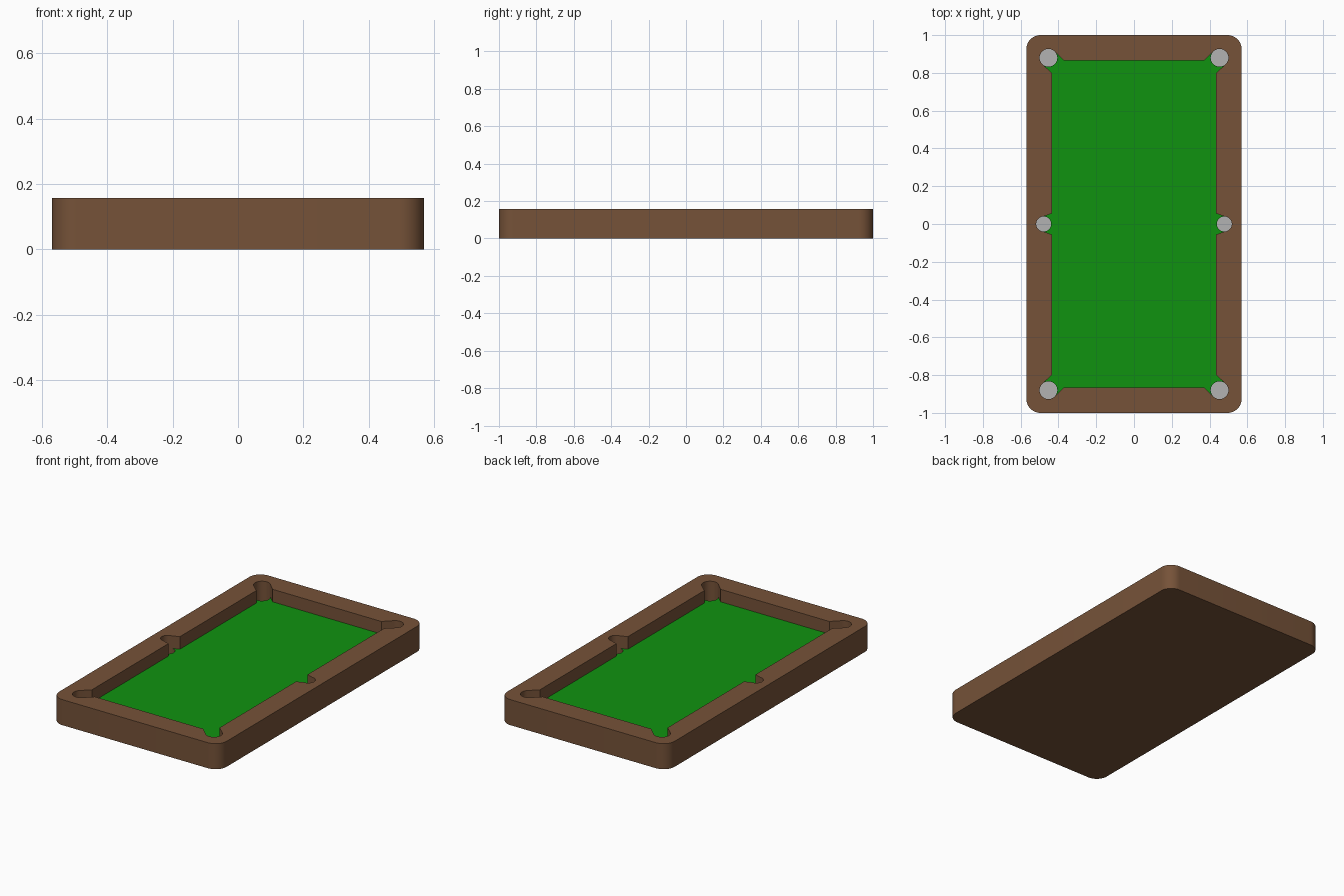
import bpy, bmesh, math

if "Cube" in bpy.data.objects:
    bpy.data.objects.remove(bpy.data.objects["Cube"])

HEIGHT, CLOTH_Z, POCKET_Z = 0.157, 0.08, 0.015
SEG = 16


def material(name, rgb):
    m = bpy.data.materials.new(name)
    m.diffuse_color = (*rgb, 1)
    m.use_nodes = True
    m.node_tree.nodes["Principled BSDF"].inputs["Base Color"].default_value = m.diffuse_color
    return m


WOOD = material("brown wood", (0.18, 0.085, 0.04))
GREEN = material("green cloth", (0.005, 0.29, 0.005))
GREY = material("grey pocket base", (0.45, 0.45, 0.45))


def arc(cx, cy, r, a0, a1, n=SEG):
    return [(cx + r * math.cos(math.radians(a0 + (a1 - a0) * i / n)),
             cy + r * math.sin(math.radians(a0 + (a1 - a0) * i / n)))
            for i in range(n + 1)]


def walls(bm, loop, z0, z1, inward=False):
    """Vertical band along a counter-clockwise loop."""
    low = [bm.verts.new((x, y, z0)) for x, y in loop]
    top = [bm.verts.new((x, y, z1)) for x, y in loop]
    for i in range(len(loop)):
        j = (i + 1) % len(loop)
        quad = [low[i], low[j], top[j], top[i]]
        bm.faces.new(quad[::-1] if inward else quad)


def fill(bm, loops, z, up=True):
    """Flat surface between loops, facing up or down."""
    edges = []
    for loop in loops:
        vs = [bm.verts.new((x, y, z)) for x, y in loop]
        edges += [bm.edges.new((vs[i - 1], vs[i])) for i in range(len(vs))]
    res = bmesh.ops.triangle_fill(bm, edges=edges, use_beauty=True)
    for f in res["geom"]:
        if isinstance(f, bmesh.types.BMFace):
            f.normal_update()
            if (f.normal.z > 0) != up:
                f.normal_flip()


def finish(bm, name, mat):
    bmesh.ops.remove_doubles(bm, verts=bm.verts, dist=1e-5)
    me = bpy.data.meshes.new(name)
    bm.to_mesh(me)
    bm.free()
    me.materials.append(mat)
    ob = bpy.data.objects.new(name, me)
    bpy.context.collection.objects.link(ob)
    bpy.ops.object.select_all(action='DESELECT')
    ob.select_set(True)
    bpy.context.view_layer.objects.active = ob
    bpy.ops.object.shade_smooth_by_angle(angle=math.radians(30))


# Outer outline: rounded rectangle
R = 0.075
outer = []
for sx, sy, a in ((1, 1, 0), (-1, 1, 90), (-1, -1, 180), (1, -1, 270)):
    outer += arc(sx * (0.57 - R), sy * (1 - R), R, a, a + 90, 12)

# Pockets, counter-clockwise: centre, radius, outward angle, mouth start and end
A, B = (0.435, 0.80), (0.37, 0.865)
pockets = [((0.478, 0), 0.04, 0, (0.435, -0.056), (0.435, 0.056)),
           ((0.453, 0.88), 0.047, 45, A, B),
           ((-0.453, 0.88), 0.047, 135, (-B[0], B[1]), (-A[0], A[1]))]
pockets += [((-c[0], -c[1]), r, a + 180, (-p[0], -p[1]), (-q[0], -q[1]))
            for c, r, a, p, q in pockets]

rail_loop, cloth_loop, circles = [], [], []
for (cx, cy), r, a, p, q in pockets:
    far = arc(cx, cy, r, a - 90, a + 90)
    near = arc(cx, cy, r, a - 90, a - 270)
    rail_loop += [p] + far + [q]
    cloth_loop += [p] + near + [q]
    circles.append(far + near[-2:0:-1])

# Wooden frame with cushions and pocket walls
bm = bmesh.new()
walls(bm, outer, 0, HEIGHT)
fill(bm, [outer], 0, up=False)
fill(bm, [outer, rail_loop], HEIGHT)
walls(bm, rail_loop, CLOTH_Z, HEIGHT, inward=True)
for c in circles:
    walls(bm, c, POCKET_Z, CLOTH_Z, inward=True)
finish(bm, "table_frame", WOOD)

# Playing cloth
bm = bmesh.new()
fill(bm, [cloth_loop], CLOTH_Z)
finish(bm, "playing_cloth", GREEN)

# Pocket bases
bm = bmesh.new()
for c in circles:
    fill(bm, [c], POCKET_Z)
finish(bm, "pocket_bases", GREY)
